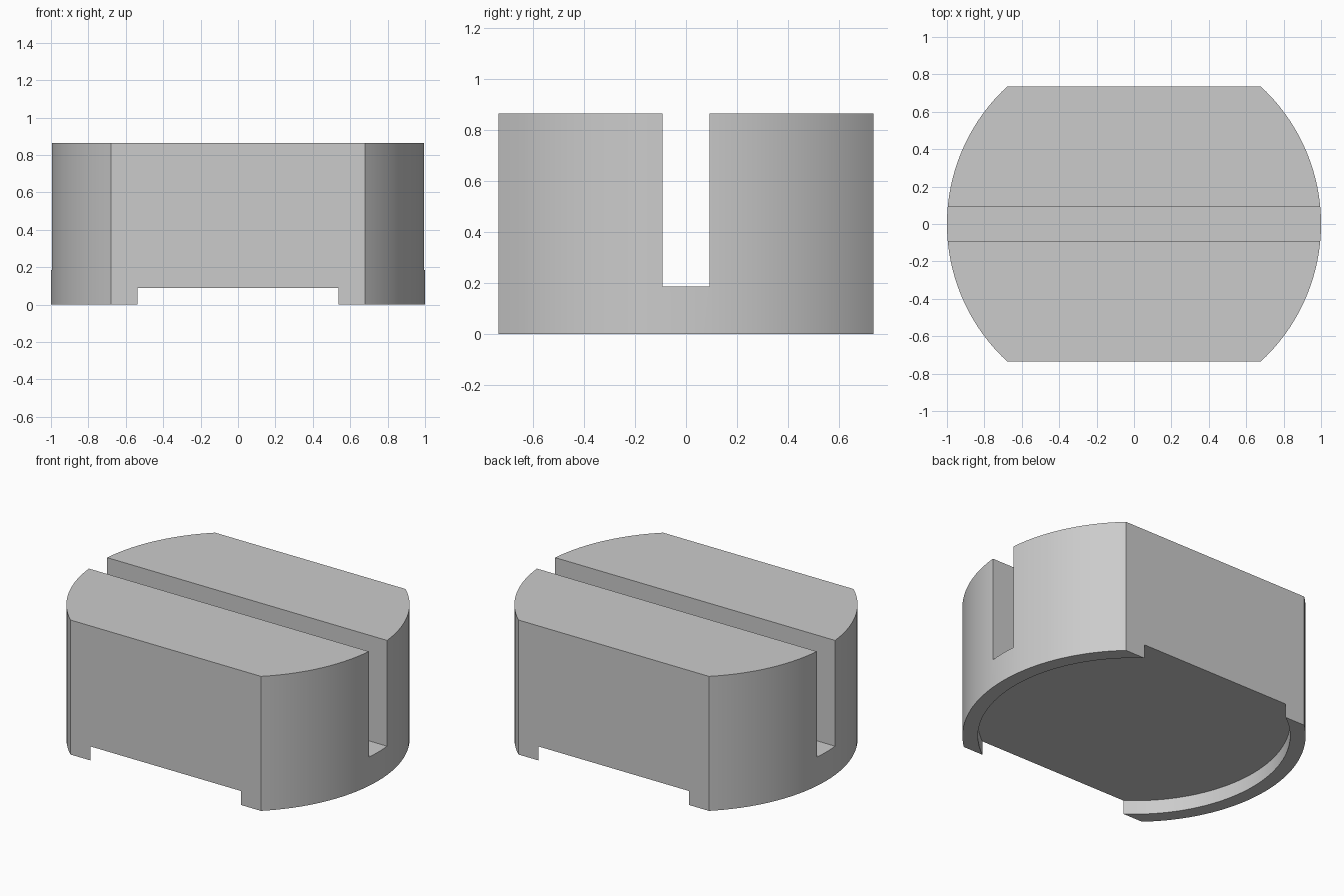
import bpy
import math

RADIUS, HEIGHT, HALF_DEPTH = 1.0, 0.865, 0.735
SLOT_WIDTH, SLOT_FLOOR = 0.185, 0.185
RECESS_RADIUS, RECESS_HEIGHT = 0.91, 0.09

default_cube = bpy.data.objects.get("Cube")
if default_cube:
    bpy.data.objects.remove(default_cube, do_unlink=True)


def cylinder(name, radius, bottom, top):
    bpy.ops.mesh.primitive_cylinder_add(
        vertices=128, radius=radius, depth=top - bottom,
        location=(0, 0, (bottom + top) / 2))
    obj = bpy.context.object
    obj.name = name
    return obj


def box(name, width, depth, bottom, top):
    bpy.ops.mesh.primitive_cube_add(size=1, location=(0, 0, (bottom + top) / 2))
    obj = bpy.context.object
    obj.name = name
    obj.scale = (width, depth, top - bottom)
    return obj


def cut(target, cutter, operation):
    """Apply a boolean to the target and discard the cutter."""
    cutter.hide_render = True
    bpy.context.view_layer.update()
    mod = target.modifiers.new(cutter.name, 'BOOLEAN')
    mod.object = cutter
    mod.operation = operation
    mod.solver = 'EXACT'
    bpy.ops.object.select_all(action='DESELECT')
    target.select_set(True)
    bpy.context.view_layer.objects.active = target
    bpy.ops.object.modifier_apply(modifier=mod.name)
    bpy.data.objects.remove(cutter, do_unlink=True)


# Round body with flat front and back
body = cylinder("slotted_block", RADIUS, 0, HEIGHT)
cut(body, box("flat_sides", 3, 2 * HALF_DEPTH, -1, 2), 'INTERSECT')

# Straight slot across the top
cut(body, box("top_slot", 3, SLOT_WIDTH, SLOT_FLOOR, 2), 'DIFFERENCE')

# Shallow round recess underneath, open at front and back
cut(body, cylinder("bottom_recess", RECESS_RADIUS, -0.5, RECESS_HEIGHT), 'DIFFERENCE')

# Plain grey finish
grey = bpy.data.materials.new("plain_grey")
grey.use_nodes = True
colour = (0.6, 0.6, 0.6, 1)
grey.diffuse_color = colour
grey.node_tree.nodes["Principled BSDF"].inputs["Base Color"].default_value = colour
body.data.materials.clear()
body.data.materials.append(grey)
for face in body.data.polygons:
    face.material_index = 0

bpy.ops.object.shade_smooth_by_angle(angle=math.radians(30))
